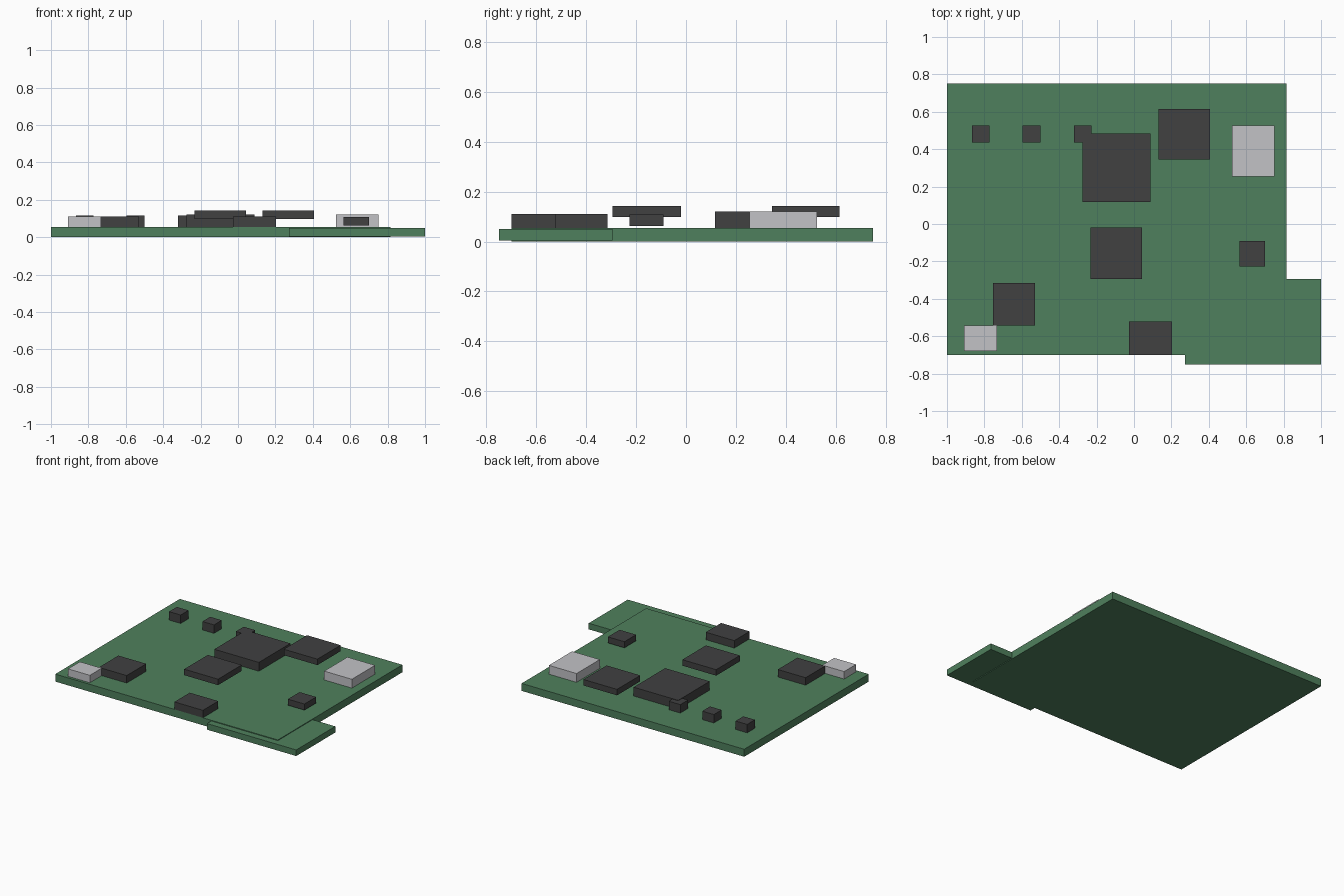
import bpy

if "Cube" in bpy.data.objects:
    bpy.data.objects.remove(bpy.data.objects["Cube"], do_unlink=True)


def material(name, rgb):
    mat = bpy.data.materials.new(name)
    mat.use_nodes = True
    colour = (*rgb, 1)
    mat.diffuse_color = colour
    mat.node_tree.nodes["Principled BSDF"].inputs["Base Color"].default_value = colour
    return mat


green = material("board green", (0.078, 0.216, 0.109))
black = material("chip black", (0.052, 0.052, 0.053))
silver = material("connector silver", (0.54, 0.54, 0.565))


def block(name, mat, x, y, z):
    """Box spanning the given (low, high) range on each axis."""
    spans = (x, y, z)
    bpy.ops.mesh.primitive_cube_add(size=1, location=[sum(s) / 2 for s in spans])
    obj = bpy.context.object
    obj.name = name
    obj.scale = [s[1] - s[0] for s in spans]
    bpy.ops.object.transform_apply(location=False, rotation=False, scale=True)
    obj.data.materials.append(mat)


# Circuit board and the thinner tab at its front corner
TOP = 0.055
block("board", green, (-1, 0.815), (-0.70, 0.75), (0, TOP))
block("board_tab", green, (0.272, 1), (-0.75, -0.295), (0.005, 0.05))

# Row of capacitors along the back
for i, x in enumerate((-0.82, -0.548, -0.275)):
    block(f"capacitor_{i + 1}", black, (x - 0.047, x + 0.047), (0.436, 0.526), (TOP, 0.117))

# Chips resting on the board
block("main_processor", black, (-0.275, 0.088), (0.117, 0.484), (TOP, 0.12))
block("left_chip", black, (-0.755, -0.528), (-0.542, -0.315), (TOP, 0.11))
block("front_chip", black, (-0.028, 0.204), (-0.70, -0.522), (TOP, 0.11))

# Raised chips
block("back_chip", black, (0.132, 0.406), (0.345, 0.615), (0.098, 0.142))
block("centre_chip", black, (-0.232, 0.044), (-0.295, -0.02), (0.098, 0.142))
block("small_chip", black, (0.565, 0.70), (-0.226, -0.09), (0.063, 0.108))

# Metal connectors
block("large_connector", silver, (0.524, 0.75), (0.255, 0.526), (TOP, 0.12))
block("small_connector", silver, (-0.91, -0.732), (-0.68, -0.542), (TOP, 0.11))
